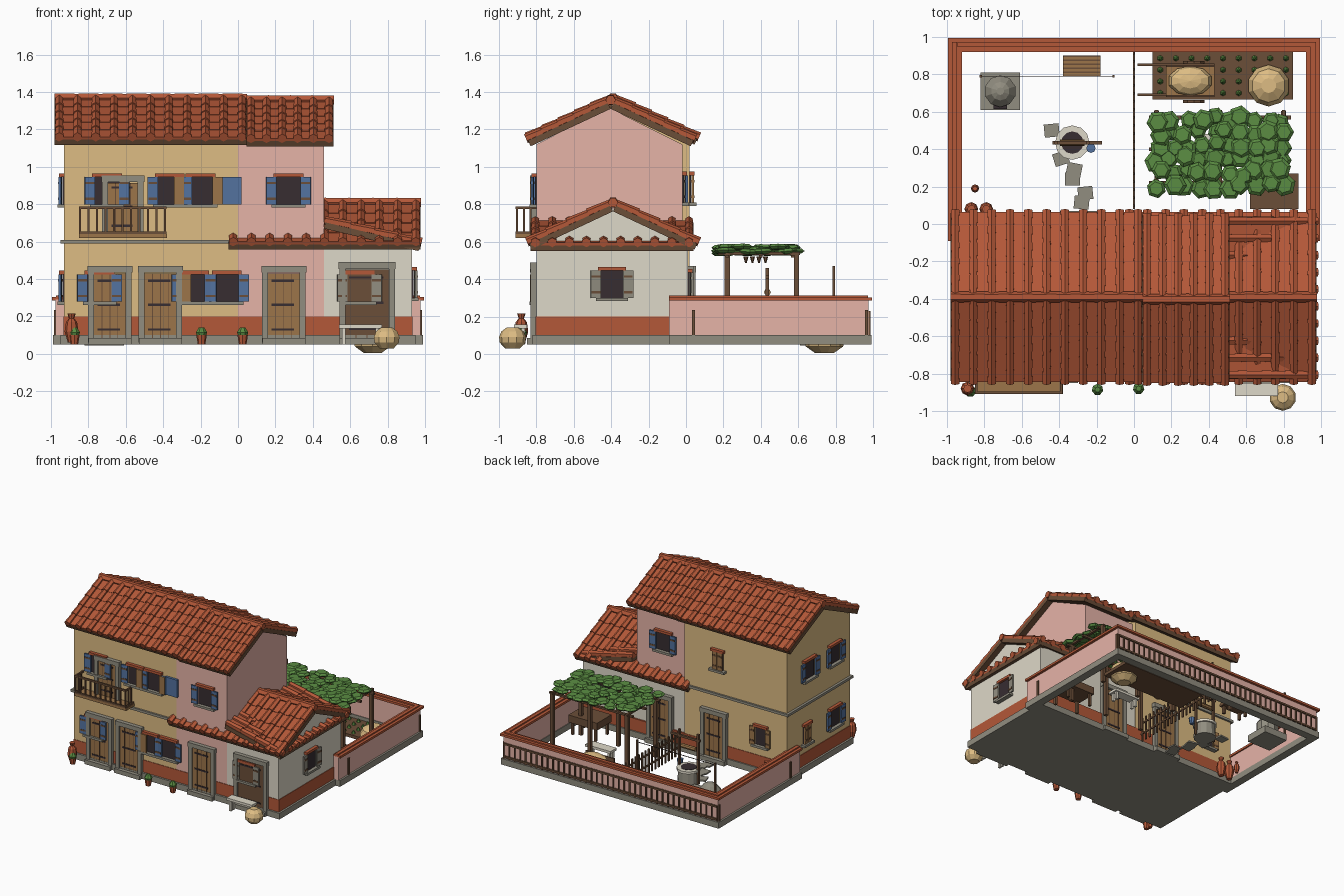
import bpy, bmesh, math, random
from mathutils import Matrix, Vector

if "Cube" in bpy.data.objects:
    bpy.data.objects.remove(bpy.data.objects["Cube"])
random.seed(4)
T, R = Matrix.Translation, Matrix.Rotation
I = Matrix.Identity(4)

COL = dict(ochre="DDBC83", pink="E6B3A7", cream="DED8C8", terracotta="B45838", stone="918D80",
           wood="9C754A", dark_wood="6B4E38", blue="53729F", green="5A8C42", charcoal="372D31")
mats = {}
for n, h in COL.items():
    c = [int(h[i:i + 2], 16) / 255 for i in (0, 2, 4)]
    mats[n] = bpy.data.materials.new(n)
    mats[n].diffuse_color = [((v + .055) / 1.055) ** 2.4 for v in c] + [1]

parts = {}
def bm_of(name, mat):
    return parts.setdefault((name, mat), bmesh.new())

def box(name, mat, x0, x1, y0, y1, z0, z1, M=I):
    m = M @ T(((x0 + x1) / 2, (y0 + y1) / 2, (z0 + z1) / 2)) @ Matrix.Diagonal((x1 - x0, y1 - y0, z1 - z0, 1))
    bmesh.ops.create_cube(bm_of(name, mat), size=1, matrix=m)

def cone(name, mat, p, r1, r2, h, seg=8, M=I):
    # tapered cylinder standing on point p
    bmesh.ops.create_cone(bm_of(name, mat), cap_ends=True, segments=seg, radius1=r1, radius2=r2,
                          depth=h, matrix=M @ T((p[0], p[1], p[2] + h / 2)))

def lathe(name, mat, x, y, prof, seg=8):
    for (r1, z1), (r2, z2) in zip(prof, prof[1:]):
        cone(name, mat, (x, y, z1), r1, r2, z2 - z1, seg)

def prism(name, mat, pts, x0, x1):
    # y-z profile extruded along x
    bm = bm_of(name, mat)
    a = [bm.verts.new((x0, *p)) for p in pts]
    b = [bm.verts.new((x1, *p)) for p in pts]
    k = len(pts)
    fs = [bm.faces.new(a), bm.faces.new(b)]
    fs += [bm.faces.new((a[i], a[(i + 1) % k], b[(i + 1) % k], b[i])) for i in range(k)]
    bmesh.ops.recalc_face_normals(bm, faces=fs)

# ---------- house walls ----------
def gable(y0, y1, eave, apex):
    return [(y0, .1), (y1, .1), (y1, eave), ((y0 + y1) / 2, apex), (y0, eave)]
prism("ochre_house", "ochre", gable(-.80, .02, 1.12, 1.32), -.93, 0)
prism("pink_house", "pink", gable(-.80, -.02, 1.12, 1.315), 0, .46)
prism("annex", "cream", gable(-.80, .01, .58, .78), .46, .93)
box("annex_back_wall", "cream", 0, .47, -.1, .01, .1, .6)
box("house_base", "stone", -.95, .95, -.82, .035, .05, .1)
box("painted_plinth", "terracotta", -.934, .934, -.804, .024, .1, .2)
box("string_course", "stone", -.95, -.02, -.815, .035, .59, .61)

# ---------- tiled roofs ----------
def pitch(name, o, u, v, W, L, cols, rows):
    u, v = Vector(u), Vector(v).normalized()
    M = Matrix((u, v, u.cross(v))).transposed().to_4x4()
    M.translation = o
    box(name + "_boards", "dark_wood", 0, W, 0, L, 0, .034, M)
    step = L / rows
    for r in range(rows):
        m = M @ T((0, r * step, .036)) @ R(-.03, 4, 'X')
        box(name + "_tiles", "terracotta", .004, W - .004, 0, step + .005, -.006, .010, m)
        for c in range(cols + 1):
            x = .024 + (W - .048) * c / cols
            cone(name + "_tiles", "terracotta", (0, 0, 0), .026, .022, step + .012, 6,
                 m @ T((x, -.006, .012)) @ R(-math.pi / 2, 4, 'X'))

def gable_roof(name, x0, x1, y0, y1, ze, zr, cols, rows):
    yc = (y0 + y1) / 2
    h = yc - y0
    L = math.hypot(h, zr - ze)
    pitch(name, (x0, y0, ze), (1, 0, 0), (0, h, zr - ze), x1 - x0, L, cols, rows)
    pitch(name, (x1, y1, ze), (-1, 0, 0), (0, -h, zr - ze), x1 - x0, L, cols, rows)
    n = round((x1 - x0) / .13)
    for i in range(n):
        w = (x1 - x0) / n
        cone(name + "_ridge", "terracotta", (0, 0, 0), .030, .027, w + .004, 6,
             T((x0 + i * w, yc, zr + .047)) @ R(math.pi / 2, 4, 'Y'))

gable_roof("ochre_roof", -.98, .045, -.825, .045, 1.118, 1.32, 10, 5)
gable_roof("pink_roof", .045, .51, -.83, .025, 1.11, 1.31, 5, 5)
gable_roof("annex_roof", -.05, .975, -.825, .045, .558, .762, 10, 4)
pitch("side_lean_to", (.965, -.83, .55), (0, 1, 0), (-.505, 0, .12), .87, .52, 9, 4)

# ---------- doors and windows, in wall frames ----------
def wall(side, d):
    a = dict(front=0, right=90, back=180, left=-90)[side]
    return R(math.radians(a), 4, 'Z') @ T((0, -d, 0))

def door(M, u, w=.17, z0=.06, z1=.45, mat="wood", step=True):
    h = w / 2
    box("door_leaf", mat, u - h, u + h, -.018, .01, z0, z1 - .02, M)
    for s in (-1, 1):
        a = u + s * (h + .015)
        box("door_frame", "stone", a - .016, a + .016, -.03, .01, z0, z1, M)
    box("door_frame", "stone", u - h - .035, u + h + .035, -.033, .01, z1 - .015, z1 + .02, M)
    for k in (.18, .52, .85):
        z = z0 + (z1 - z0) * k
        box("door_straps", "charcoal", u - h + .02, u + h - .03, -.022, 0, z - .006, z + .006, M)
    for q in (-.25, 0, .25):
        box("door_planks", "dark_wood", u + q * w - .002, u + q * w + .002, -.021, 0, z0, z1 - .02, M)
    if step:
        box("door_step", "stone", u - h - .03, u + h + .03, -.05, .01, .05, .085, M)

def window(M, u, z0, mat="blue", w=.13, h=.145, sw=.055, closed=False):
    k = w / 2
    box("window_pane", "charcoal", u - k, u + k, -.008, .01, z0, z0 + h, M)
    box("window_lintel", "terracotta", u - k - .015, u + k + .015, -.026, .01, z0 + h, z0 + h + .02, M)
    box("window_sill", "stone", u - k - .025, u + k + .025, -.035, .01, z0 - .018, z0, M)
    for s in (-1, 1):
        if closed:
            m, (a, b) = M @ T((u, -.01, 0)), sorted((s * .003, s * k))
        else:
            m, (a, b) = M @ T((u + s * k, -.012, 0)) @ R(-s * .1, 4, 'Z'), sorted((0, s * sw))
        box("shutter", mat, a, b, -.012, 0, z0, z0 + h, m)
        for q in (.16, .74):
            box("shutter_bars", "dark_wood", a + .004, b - .004, -.015, .002, z0 + h * q, z0 + h * q + .013, m)

F = wall("front", .80)
for u in (-.685, -.415, .245):
    door(F, u)
door(F, .69, w=.235, z1=.47, mat="dark_wood")
door(F, -.615, w=.16, z0=.63, z1=.935, step=False)
for u in (-.70, -.365, -.20, .27):
    window(F, u, .80)
box("shutter", "blue", -.09, .02, -.02, 0, .80, .945, F)
# inner faces of the half-turned shutters
for u in (-.315, -.11):
    box("shutter_inside", "wood", u - .026, u + .026, -.034, -.024, .80, .945, F)
box("shutter_inside", "wood", -.30, -.25, -.034, -.024, .28, .425, F)
for u in (-.74, -.235, -.06):
    window(F, u, .28)
window(F, .65, .28, "stone")
window(wall("right", .93), -.395, .30, "stone", w=.12)
Lw = wall("left", .93)
for u in (.26, .59):
    window(Lw, u, .80)
window(Lw, .59, .28)
window(Lw, .23, .28, "wood", w=.08, closed=True)
Bk = wall("back", .02)
window(Bk, .31, .81, "wood", w=.09, closed=True)
window(Bk, .70, .29, "wood", w=.10, sw=.045)
door(Bk, .28)
window(wall("back", -.02), -.21, .81)
door(wall("back", .01), -.22)
window(wall("back", .01), -.72, .29, "stone")

# ---------- balcony ----------
box("balcony_floor", "wood", -.85, -.38, -.91, -.80, .62, .64)
for z in (.64, .775):
    box("balcony_rail", "dark_wood", -.85, -.385, -.91, -.895, z, z + .014)
    for x in (-.85, -.395):
        box("balcony_rail", "dark_wood", x, x + .012, -.91, -.80, z, z + .014)
for i in range(11):
    x = -.85 + i * .0455
    box("balcony_bars", "dark_wood", x, x + .01, -.908, -.898, .63, .78)
for y in (-.87, -.835):
    for x in (-.85, -.395):
        box("balcony_bars", "dark_wood", x, x + .01, y, y + .01, .63, .78)

# ---------- courtyard walls ----------
def yard(name, mat, inner, outer, z0, z1, y0=-.09):
    for s in (-1, 1):
        a, b = sorted((s * inner, s * outer))
        box(name, mat, a, b, y0, outer, z0, z1)
    box(name, mat, -inner, inner, inner, outer, z0, z1)
yard("yard_wall", "pink", .93, .975, .1, .29)
yard("yard_wall_base", "stone", .925, .99, .05, .1)
yard("yard_wall_cap", "terracotta", .92, .995, .285, .303)
yard("yard_wall_cap_ridge", "terracotta", .945, .972, .303, .313)
for z in (.11, .215):
    box("back_fence", "dark_wood", -.97, .97, .975, .987, z, z + .014)
for i in range(40):
    x = -.97 + i * 1.94 / 39
    box("back_fence", "dark_wood", x - .005, x + .005, .975, .985, .1, .23)
for s in (-1, 1):
    for y in (.04, .965):
        box("wall_post", "dark_wood", s * .976 - .008, s * .976 + .008, y - .008, y + .008, .09, .235)

# dividing picket fence
for z in (.11, .2):
    box("divider_fence", "dark_wood", -.005, .005, .08, .92, z, z + .012)
for i in range(20):
    y = .09 + i * .043
    box("divider_fence", "dark_wood", -.006, .004, y, y + .014, .05, .25)

# ---------- pergola ----------
for x in (.12, .46, .80):
    for y in (.22, .59):
        box("pergola_post", "dark_wood", x - .014, x + .014, y - .014, y + .014, .05, .53)
    box("pergola_beam", "dark_wood", x - .01, x + .01, .17, .61, .53, .545)
for y in (.22, .40, .57):
    box("pergola_beam", "dark_wood", .08, .84, y - .01, y + .01, .515, .53)
for i in range(10):
    for j in range(6):
        p = (.13 + i * .074 + random.uniform(-.02, .02), .205 + j * .071 + random.uniform(-.02, .02),
             .53 + random.uniform(-.005, .03))
        r = random.uniform(.05, .064)
        M = T(p) @ R(random.random() * 3, 4, 'Z') @ R(random.uniform(-.1, .1), 4, 'X')
        cone("vine_leaves", "green", (0, 0, 0), r * .7, r, .014, 6, M)
        cone("vine_leaves", "green", (0, 0, .014), r, r * .7, .014, 6, M)
for i in range(6):
    cone("grapes", "dark_wood", (.2 + i * .1, .32 + .035 * (i % 4), .485), .004, .014, .035, 6)

# ---------- vegetable bed, cart, baskets ----------
box("vegetable_bed", "dark_wood", .10, .85, .665, .92, .05, .075)
for i in range(9):
    for j in range(4):
        cone("vegetables", "green", (.14 + i * .084, .70 + j * .062, .075), .016, .004, .025, 6)
box("cart_deck", "wood", .17, .43, .68, .85, .14, .16)
for y in (.68, .84):
    box("cart_sides", "dark_wood", .17, .43, y, y + .01, .16, .20)
    box("cart_handles", "dark_wood", .02, .43, y + .005, y + .017, .135, .147)
for y in (.655, .865):
    cone("cart_wheel", "dark_wood", (0, 0, 0), .06, .06, .014, 10, T((.32, y + .007, .11)) @ R(math.pi / 2, 4, 'X'))
cart_load = T((.30, .765, .185)) @ Matrix.Diagonal((.12, .08, .055, 1))
bmesh.ops.create_uvsphere(bm_of("cart_hay", "ochre"), u_segments=10, v_segments=6, radius=1, matrix=cart_load)
lathe("yard_basket", "ochre", .72, .74, [(.05, .005), (.10, .04), (.112, .09), (.09, .14), (.04, .17)], 10)
lathe("front_basket", "ochre", .795, -.927, [(.04, .03), (.068, .06), (.072, .09), (.06, .12), (.03, .142)], 10)

# ---------- yard table and benches ----------
def table(name, mat, x0, x1, y0, y1, z, th=.02, leg=.02):
    box(name, mat, x0, x1, y0, y1, z - th, z)
    for x in (x0 + .015, x1 - .015 - leg):
        for y in (y0 + .01, y1 - .01 - leg):
            box(name, mat, x, x + leg, y, y + leg, .05, z - th)
table("yard_table", "dark_wood", .62, .88, .08, .27, .21, th=.06)
table("yard_bench", "cream", .35, .58, .40, .48, .13)
table("front_bench", "cream", .54, .77, -.92, -.85, .157)
table("slat_bench", "dark_wood", -.38, -.18, .79, .90, .13)
for i in range(5):
    y = .795 + i * .021
    box("bench_slats", "wood", -.38, -.18, y, y + .013, .13, .137)

# ---------- well ----------
wx, wy = -.33, .435
lathe("well_ring", "stone", wx, wy, [(.085, .05), (.08, .15)], 12)
cone("well_rim", "cream", (wx, wy, .15), .092, .092, .02, 12)
cone("well_water", "charcoal", (wx, wy, .17), .06, .06, .003, 12)
for s in (-1, 1):
    box("well_post", "dark_wood", wx + s * .085 - .009, wx + s * .085 + .009, wy - .009, wy + .009, .05, .46)
box("well_beam", "dark_wood", wx - .105, wx + .16, wy - .009, wy + .009, .40, .418)
cone("well_winch", "wood", (0, 0, 0), .018, .018, .13, 8, T((wx - .065, wy, .33)) @ R(math.pi / 2, 4, 'Y'))
cone("well_bucket", "blue", (wx + .10, wy - .03, .15), .018, .025, .05, 8)
for x, y, a in ((-.44, .50, .1), (-.39, .35, .3), (-.32, .29, -.2), (-.33, .24, 0), (-.26, .165, .1), (-.28, .115, -.1)):
    box("stepping_stone", "stone", -.04, .04, -.035, .035, .05, .062, T((x, y, 0)) @ R(a, 4, 'Z'))

# ---------- stove and clothesline ----------
box("stove_base", "stone", -.82, -.61, .61, .81, .045, .10)
lathe("stove_drum", "stone", -.715, .71, [(.085, .10), (.085, .19), (.05, .235), (.02, .25)], 10)
box("stove_mouth", "charcoal", -.75, -.68, .615, .64, .105, .16)
for x in (-.82, -.11):
    box("line_post", "dark_wood", x - .006, x + .006, .784, .796, .05, .47)
box("clothes_line", "charcoal", -.82, -.11, .788, .792, .45, .454)

# ---------- pots ----------
def jar(x, y, z, s):
    prof = [(.02, 0), (.037, .06), (.03, .11), (.014, .13), (.022, .155)]
    lathe("clay_jar", "terracotta", x, y, [(r * s, z + h * s) for r, h in prof])
jar(-.89, -.88, .06, 1)
jar(-.85, .19, .05, .6)
jar(-.87, .08, .05, 1)
jar(-.79, .08, .05, 1)
for x, y in ((-.875, -.895), (-.195, -.885), (.025, -.88)):
    cone("plant_pot", "terracotta", (x, y, .05), .02, .028, .05, 8)
    lathe("pot_plant", "green", x, y, [(.024, .095), (.031, .115), (.014, .142)], 7)

# ---------- turn parts into objects ----------
for (name, mat), bm in parts.items():
    me = bpy.data.meshes.new(name)
    bm.to_mesh(me)
    bm.free()
    me.materials.append(mats[mat])
    bpy.context.collection.objects.link(bpy.data.objects.new(name, me))

for m in bpy.data.materials:
    if m.users and not m.is_grease_pencil:
        m.use_nodes = True
        m.node_tree.nodes["Principled BSDF"].inputs["Base Color"].default_value = m.diffuse_color
